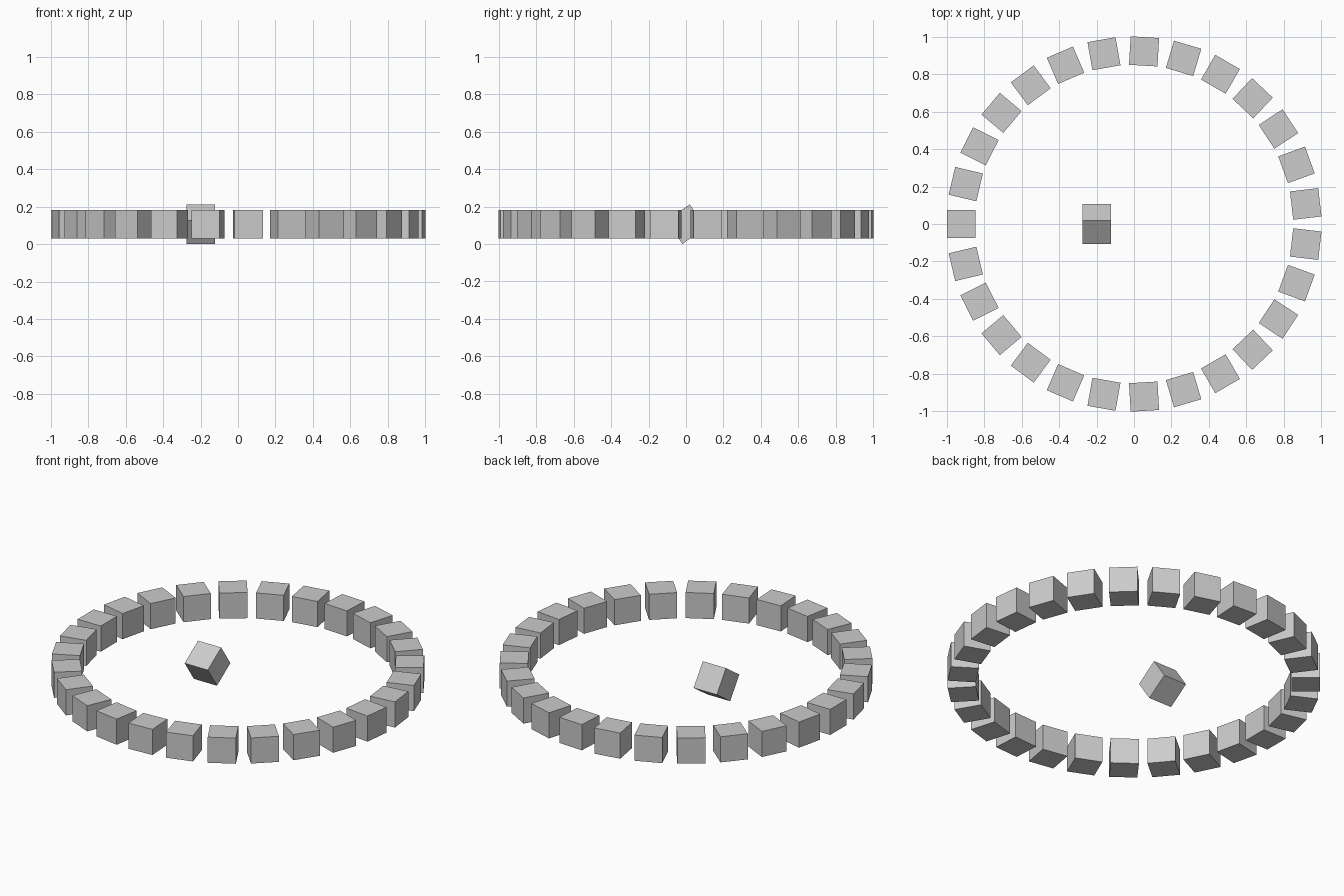
import bpy
import math

if "Cube" in bpy.data.objects:
    bpy.data.objects.remove(bpy.data.objects["Cube"])

COUNT = 27          # blocks in the ring
SIZE = 0.152        # block edge length
RADIUS = 0.923      # ring radius to block centres
HEIGHT = 0.106      # height of all block centres

grey = bpy.data.materials.new("light grey")
grey.diffuse_color = (0.604, 0.604, 0.604, 1)
grey.use_nodes = True
grey.node_tree.nodes["Principled BSDF"].inputs["Base Color"].default_value = grey.diffuse_color


def add_block(name, location, rotation):
    bpy.ops.mesh.primitive_cube_add(size=SIZE, location=location, rotation=rotation)
    block = bpy.context.object
    block.name = name
    block.data.materials.append(grey)
    return block


# Ring of blocks, each turned to face the centre
for i in range(COUNT):
    a = math.pi + i * math.tau / COUNT
    add_block(f"ring_block_{i + 1:02d}",
              (RADIUS * math.cos(a), RADIUS * math.sin(a), HEIGHT), (0, 0, a))

# Tilted block inside the ring
add_block("tilted_block", (-0.2, 0, HEIGHT), (math.radians(34.4), 0, 0))
